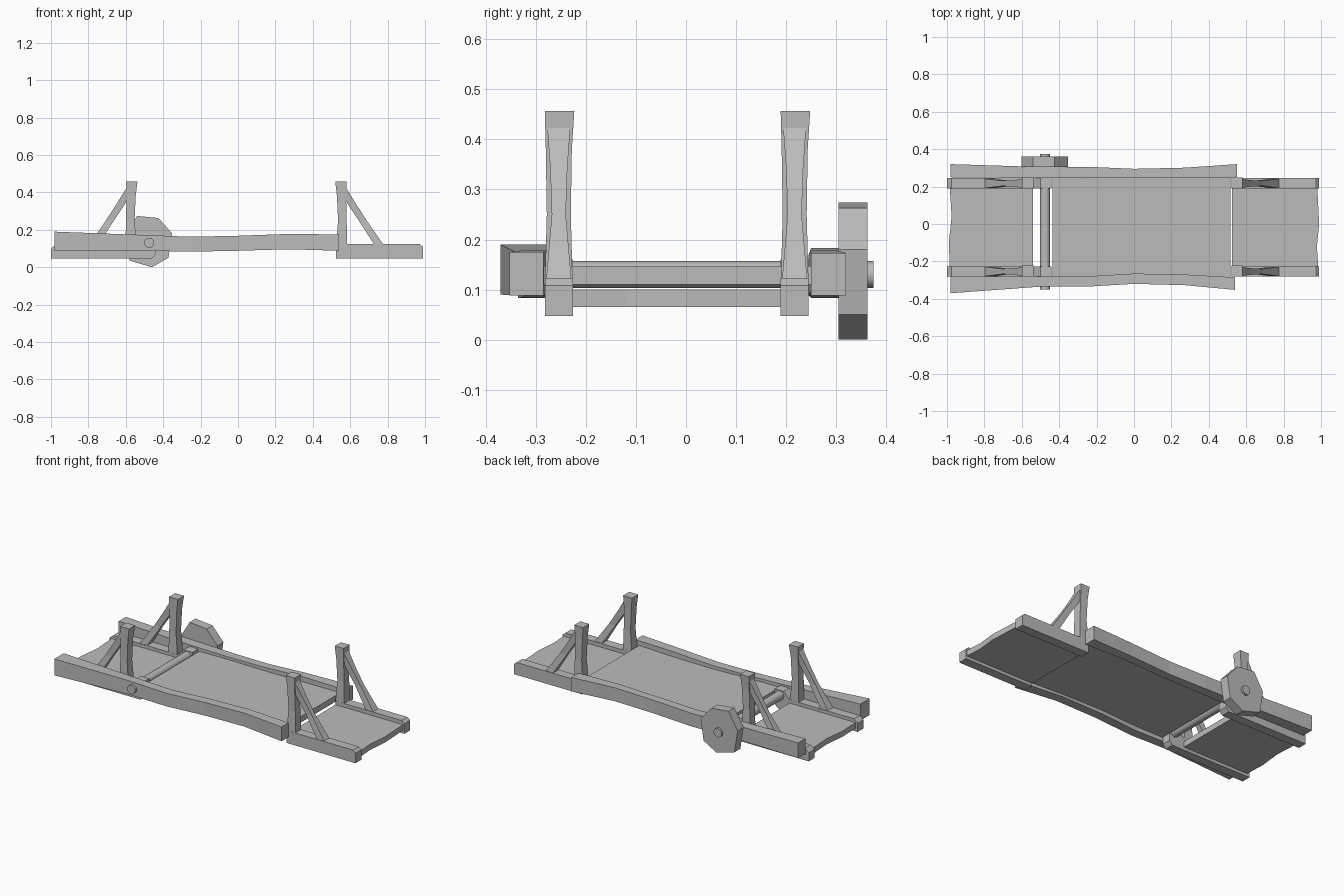
import bpy, bmesh

cube = bpy.data.objects.get("Cube")
if cube:
    bpy.data.objects.remove(cube, do_unlink=True)

grey = bpy.data.materials.new("plain grey")
grey.use_nodes = True
tint = (0.5, 0.5, 0.5, 1)
grey.diffuse_color = tint
grey.node_tree.nodes["Principled BSDF"].inputs["Base Color"].default_value = tint


def finish(name, bm):
    bmesh.ops.recalc_face_normals(bm, faces=bm.faces)
    mesh = bpy.data.meshes.new(name)
    bm.to_mesh(mesh)
    bm.free()
    mesh.materials.append(grey)
    obj = bpy.data.objects.new(name, mesh)
    bpy.context.collection.objects.link(obj)
    return obj


def loft(name, rings):
    """Skin matching rings of points and cap both ends."""
    bm = bmesh.new()
    loops = [[bm.verts.new(p) for p in ring] for ring in rings]
    n = len(loops[0])
    for a, b in zip(loops, loops[1:]):
        for i in range(n):
            j = (i + 1) % n
            bm.faces.new((a[i], a[j], b[j], b[i]))
    bm.faces.new(loops[0])
    bm.faces.new(loops[-1])
    return finish(name, bm)


def beam_x(name, sections):
    """Rectangular beam along x: (x, y0, y1, z0, z1) per section."""
    return loft(name, [[(x, a, c), (x, b, c), (x, b, d), (x, a, d)]
                       for x, a, b, c, d in sections])


def beam_z(name, sections):
    """Rectangular beam along z: (z, x0, x1, y0, y1) per section."""
    return loft(name, [[(a, c, z), (b, c, z), (b, d, z), (a, d, z)]
                       for z, a, b, c, d in sections])


def extrude_y(name, outline, y0, y1):
    return loft(name, [[(x, y, z) for x, z in outline] for y in (y0, y1)])


# Long warped side rails
beam_x("front_side_rail", [
    (-0.98, -0.37, -0.28, 0.09, 0.19), (-0.5, -0.335, -0.28, 0.088, 0.172),
    (-0.25, -0.335, -0.28, 0.083, 0.163), (0, -0.32, -0.265, 0.088, 0.168),
    (0.27, -0.327, -0.27, 0.096, 0.178), (0.54, -0.352, -0.285, 0.088, 0.175)])
beam_x("back_side_rail", [
    (-0.98, 0.25, 0.32, 0.09, 0.183), (-0.5, 0.245, 0.305, 0.088, 0.17),
    (-0.25, 0.25, 0.306, 0.083, 0.163), (0, 0.245, 0.295, 0.088, 0.168),
    (0.27, 0.248, 0.301, 0.096, 0.178), (0.55, 0.25, 0.32, 0.088, 0.173)])

# Deck boards
beam_x("main_deck", [
    (-0.435, -0.285, 0.25, 0.11, 0.147), (0, -0.275, 0.25, 0.11, 0.147),
    (0.515, -0.29, 0.255, 0.11, 0.147)])


def end_deck(name, inner, edge):
    """Flat deck with a wavy outer end."""
    outline = [(inner, -0.23)] + edge + [(inner, 0.195)]
    loft(name, [[(x, y, z) for x, y in outline] for z in (0.065, 0.1)])


end_deck("right_end_deck", 0.525, [(0.985, -0.23), (0.978, -0.12), (0.99, 0), (0.98, 0.195)])
end_deck("left_end_deck", -0.54, [(-0.985, -0.23), (-0.99, -0.1), (-0.975, 0.04), (-0.985, 0.195)])

# Lower rails, posts and braces, one set for each corner
left_rail = [(-1, 0.047), (-0.46, 0.047), (-0.44, 0.07), (-0.44, 0.16),
             (-0.5, 0.16), (-0.54, 0.12), (-0.975, 0.12), (-1, 0.1)]
right_rail = [(0.525, 0.047), (0.99, 0.047), (0.99, 0.108), (0.972, 0.123), (0.525, 0.123)]
for side, y0, y1 in (("front", -0.282, -0.226), ("back", 0.189, 0.245)):
    extrude_y(side + "_left_lower_rail", left_rail, y0, y1)
    extrude_y(side + "_right_lower_rail", right_rail, y0, y1)
    mid = (y0 + y1) / 2
    for end, s in (("left", -1), ("right", 1)):
        shift = 0 if s > 0 else 0.018
        near, far = (0.523, 0.578) if s > 0 else (0.541, 0.596)
        beam_z(f"{side}_{end}_post", [
            (0.1, s * near, s * (far + 0.006), y0, y1),
            (0.25, s * (near + 0.012), s * (far + 0.003), y0 + 0.004, y1 - 0.004),
            (0.38, s * (near + 0.006), s * far, y0 + 0.002, y1 - 0.002),
            (0.457, s * (near - 0.003), s * (far + 0.002), y0, y1 + 0.003)])
        beam_z(f"{side}_{end}_brace", [
            (z, s * (a + shift), s * (b + shift), mid - w, mid + w)
            for z, a, b, w in ((0.11, 0.735, 0.785, 0.026), (0.25, 0.645, 0.688, 0.014),
                               (0.34, 0.585, 0.63, 0.017), (0.425, 0.55, 0.578, 0.023))])

# Axle through both side rails
bpy.ops.mesh.primitive_cylinder_add(vertices=16, radius=0.027, depth=0.725,
                                    location=(-0.475, 0.012, 0.13), rotation=(1.5708, 0, 0))
axle = bpy.context.object
axle.name = "axle"
axle.data.materials.append(grey)
bpy.ops.object.shade_smooth_by_angle()

# Seven-sided wheel
extrude_y("wheel", [(-0.54, 0.274), (-0.425, 0.263), (-0.352, 0.18), (-0.372, 0.05),
                    (-0.46, 0.0), (-0.58, 0.035), (-0.602, 0.17)], 0.305, 0.362)
